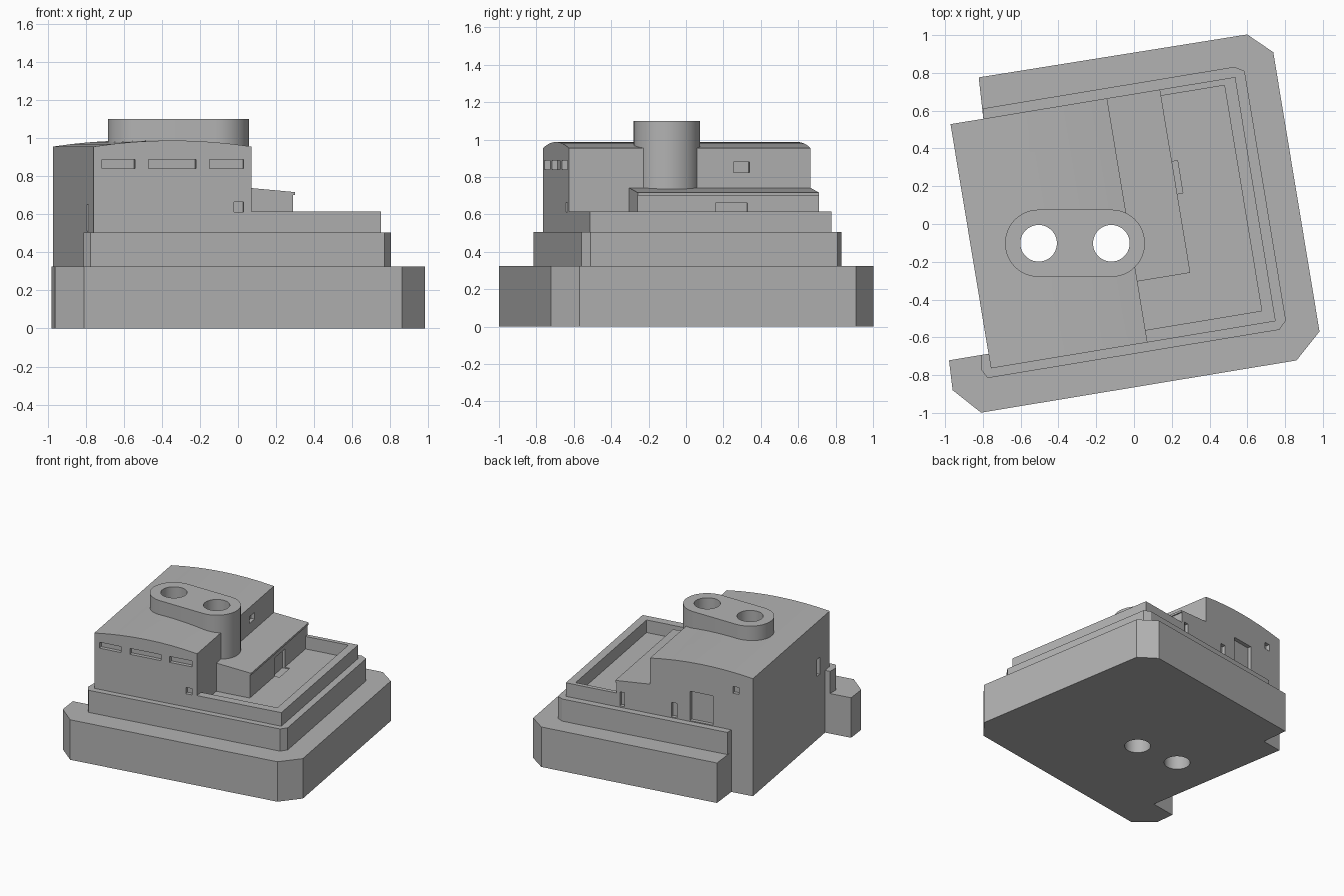
import bpy, bmesh, math
from mathutils import Vector

if "Cube" in bpy.data.objects:
    bpy.data.objects.remove(bpy.data.objects["Cube"], do_unlink=True)

TURN = math.radians(9.4)   # whole building is turned on its plot

grey = bpy.data.materials.new("plain grey")
grey.use_nodes = True
grey.diffuse_color = (0.45, 0.45, 0.45, 1)
grey.node_tree.nodes["Principled BSDF"].inputs["Base Color"].default_value = (0.45, 0.45, 0.45, 1)


def flat(a, b, t):
    return Vector((a, b, t))


def upright(a, b, t):
    return Vector((a, t, b))


def add_prism(bm, pts, lo, hi, place=flat):
    low = [bm.verts.new(place(a, b, lo)) for a, b in pts]
    top = [bm.verts.new(place(a, b, hi)) for a, b in pts]
    bm.faces.new(low)
    bm.faces.new(top)
    for i in range(len(pts)):
        j = (i + 1) % len(pts)
        bm.faces.new((low[i], low[j], top[j], top[i]))


def finish(name, bm, turn=TURN):
    bmesh.ops.recalc_face_normals(bm, faces=bm.faces)
    mesh = bpy.data.meshes.new(name)
    bm.to_mesh(mesh)
    bm.free()
    mesh.materials.append(grey)
    ob = bpy.data.objects.new(name, mesh)
    ob.rotation_euler.z = turn
    bpy.context.collection.objects.link(ob)
    return ob


def prism(name, pts, lo, hi, place=flat, turn=TURN):
    bm = bmesh.new()
    add_prism(bm, pts, lo, hi, place)
    return finish(name, bm, turn)


def rect(x0, x1, y0, y1):
    return [(x0, y0), (x1, y0), (x1, y1), (x0, y1)]


def arc(cx, cy, r, start, end, n):
    return [(cx + r * math.cos(start + (end - start) * i / n),
             cy + r * math.sin(start + (end - start) * i / n)) for i in range(n + 1)]


def cut(ob, *cutters):
    bpy.context.view_layer.update()
    for c in cutters:
        mod = ob.modifiers.new("cut", "BOOLEAN")
        mod.operation = "DIFFERENCE"
        mod.solver = "EXACT"
        mod.object = c
        bpy.context.view_layer.objects.active = ob
        bpy.ops.object.modifier_apply(modifier=mod.name)


WEST, EAST, SOUTH, NORTH = -0.872, -0.032, -0.63, 0.68
LEAN = 0.252
Z1, Z2, Z3 = 0.325, 0.505, 0.615

# Stepped plinth, notched where the house wall runs down to the ground
base = prism("base", [(-0.962, -0.853), (0.731, -0.853), (0.876, -0.722), (0.876, 0.777),
                      (0.755, 0.892), (-0.684, 0.9), (-0.696, NORTH), (WEST, NORTH),
                      (WEST, -0.552), (-1.084, -0.552), (-1.091, -0.711)], 0, Z1)
step = prism("step", [(-0.898, -0.678), (0.668, -0.678), (0.71, -0.635), (0.71, 0.704),
                      (0.66, 0.734), (-0.69, 0.734), (-0.696, NORTH), (WEST, NORTH),
                      (WEST, -0.552), (-0.912, -0.552), (-0.925, -0.627)], Z1, Z2)

# Terrace with a sunken floor behind its parapet
terrace = prism("terrace", rect(EAST, 0.656, SOUTH, NORTH), Z2, Z3)
pocket = prism("pocket_cutter", rect(EAST - 0.1, 0.592, -0.564, 0.646), 0.513, 0.7)

# House with a gently arched roof
half = (EAST - WEST) / 2
mid = (EAST + WEST) / 2
roof = [(mid + half * s / 4, 0.955 + 0.032 * (1 - (s / 4) ** 2)) for s in range(4, -5, -1)]
house = prism("house", [(WEST, Z2), (EAST, Z2)] + roof, SOUTH, NORTH, upright)

# Lean-to with a small roof lip on its east side
lean_to = prism("lean_to", [(EAST, 0.51), (LEAN - 0.01, 0.51), (LEAN - 0.01, 0.7),
                            (LEAN, 0.7), (LEAN, 0.716), (EAST, 0.742)],
                -0.303, NORTH, upright)

# Window and door recesses
D = 0.03
bm = bmesh.new()
for u0, u1, z0, z1 in [(-0.829, -0.652, 0.84, 0.888), (-0.581, -0.327, 0.84, 0.888),
                       (-0.256, -0.074, 0.84, 0.888), (-0.125, -0.074, 0.612, 0.663)]:
    add_prism(bm, rect(u0, u1, SOUTH - D, SOUTH + D), z0, z1)
for u0, u1, z0, z1 in [(-0.546, -0.36, 0.512, 0.75), (-0.757, -0.708, 0.805, 0.86),
                       (-0.252, -0.206, 0.512, 0.63), (0.175, 0.214, 0.516, 0.63)]:
    add_prism(bm, rect(u0, u1, NORTH - D, NORTH + D), z0, z1)
for u, v0, v1, z0, z1 in [(WEST, -0.464, -0.413, 0.512, 0.65), (EAST, 0.264, 0.35, 0.825, 0.88),
                          (LEAN, 0.12, 0.293, 0.505, 0.66)]:
    add_prism(bm, rect(u - D, u + D, v0, v1), z0, z1)
openings = finish("opening_cutter", bm)

# Twin-flue chimney, square to the plot, with shafts down to the ground
FLUES, CY = (-0.505, -0.12), -0.102
q = math.pi / 2
outline = arc(FLUES[1], CY, 0.178, -q, q, 24) + arc(FLUES[0], CY, 0.178, q, 3 * q, 24)
chimney = prism("chimney", outline, 0.51, 1.1, turn=0)
bm = bmesh.new()
for x in FLUES:
    add_prism(bm, arc(x, CY, 0.097, 0, 4 * q, 40)[:-1], -0.1, 1.3)
shafts = finish("shaft_cutter", bm, 0)

cut(terrace, pocket, openings)
cut(house, openings, shafts)
cut(lean_to, openings)
for ob in (base, step, chimney):
    cut(ob, shafts)
for helper in (pocket, openings, shafts):
    bpy.data.objects.remove(helper, do_unlink=True)

# Smooth the round walls, keep corners crisp
bpy.ops.object.select_all(action="DESELECT")
for ob in (base, step, terrace, house, lean_to, chimney):
    ob.select_set(True)
bpy.context.view_layer.objects.active = chimney
bpy.ops.object.shade_smooth_by_angle(angle=math.radians(20))
